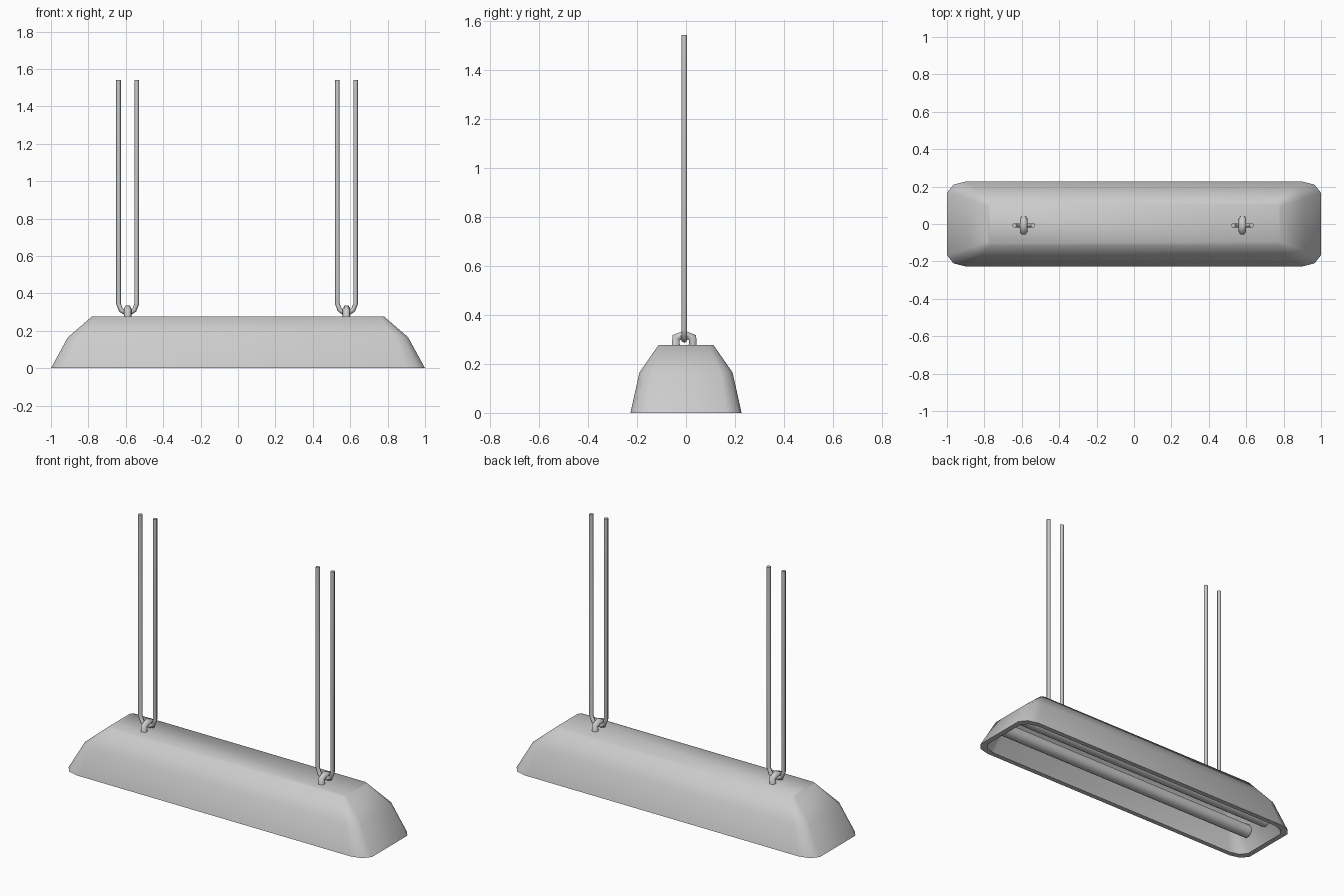
import bpy, bmesh, math
from mathutils import Matrix

if "Cube" in bpy.data.objects:
    bpy.data.objects.remove(bpy.data.objects["Cube"])


def finish(obj, angle):
    bpy.ops.object.select_all(action='DESELECT')
    obj.select_set(True)
    bpy.context.view_layer.objects.active = obj
    if obj.type == 'CURVE':
        bpy.ops.object.convert(target='MESH')
    bpy.ops.object.shade_smooth_by_angle(angle=math.radians(angle))


def mesh_object(name, bm, angle):
    bmesh.ops.recalc_face_normals(bm, faces=bm.faces)
    mesh = bpy.data.meshes.new(name)
    bm.to_mesh(mesh)
    bm.free()
    obj = bpy.data.objects.new(name, mesh)
    bpy.context.collection.objects.link(obj)
    finish(obj, angle)


def rod(name, points, radius):
    curve = bpy.data.curves.new(name, 'CURVE')
    curve.dimensions = '3D'
    curve.bevel_depth = radius
    curve.bevel_resolution = 1
    curve.use_fill_caps = True
    spline = curve.splines.new('POLY')
    spline.points.add(len(points) - 1)
    for p, co in zip(spline.points, points):
        p.co = (*co, 1)
    obj = bpy.data.objects.new(name, curve)
    bpy.context.collection.objects.link(obj)
    finish(obj, 65)


def ring(bm, hx, hy, cx, cy, z):
    # rectangle with two-segment rounded corners
    quarter = [(hx, hy - cy), (hx - 0.35 * cx, hy - 0.28 * cy), (hx - cx, hy)]
    pts = []
    for sx, sy in ((1, 1), (-1, 1), (-1, -1), (1, -1)):
        q = quarter if sx * sy > 0 else quarter[::-1]
        pts += [(sx * x, sy * y, z) for x, y in q]
    return [bm.verts.new(p) for p in pts]


# Hollow lampshade: from the inner ceiling down, round the rim and up the outside
bm = bmesh.new()
levels = [
    (0.76, 0.095, 0.015, 0.015, 0.25),
    (0.88, 0.162, 0.06, 0.045, 0.155),
    (0.968, 0.198, 0.09, 0.055, 0.0),
    (1.0, 0.227, 0.10, 0.06, 0.0),
    (0.91, 0.19, 0.07, 0.05, 0.165),
    (0.78, 0.112, 0.02, 0.02, 0.277),
]
rings = [ring(bm, *level) for level in levels]
for a, b in zip(rings, rings[1:]):
    for i in range(12):
        j = (i + 1) % 12
        bm.faces.new((a[i], a[j], b[j], b[i]))
bm.faces.new(rings[0])
bm.faces.new(rings[-1])
mesh_object("lampshade", bm, 60)

# Pair of fluorescent tubes inside the shade
for name, y in (("front_light_tube", -0.08), ("back_light_tube", 0.08)):
    bm = bmesh.new()
    bmesh.ops.create_cone(bm, cap_ends=True, segments=10, radius1=0.04, radius2=0.04, depth=1.82,
                          matrix=Matrix.Translation((0, y, 0.095)) @ Matrix.Rotation(math.pi / 2, 4, 'Y'))
    mesh_object(name, bm, 50)

# Eyelets on top and the looped hanging cables through them
for side, x in (("left", -0.59), ("right", 0.58)):
    y = -0.007
    rod(side + "_eyelet", [(x, y - 0.034, 0.262), (x, y - 0.034, 0.307), (x, y, 0.319),
                           (x, y + 0.034, 0.307), (x, y + 0.034, 0.262)], 0.02)
    half = [(0.049, 1.542), (0.049, 0.345), (0.036, 0.311), (0.016, 0.298)]
    path = [(x - dx, y, z) for dx, z in half] + [(x + dx, y, z) for dx, z in reversed(half)]
    rod(side + "_cable", path, 0.0125)
